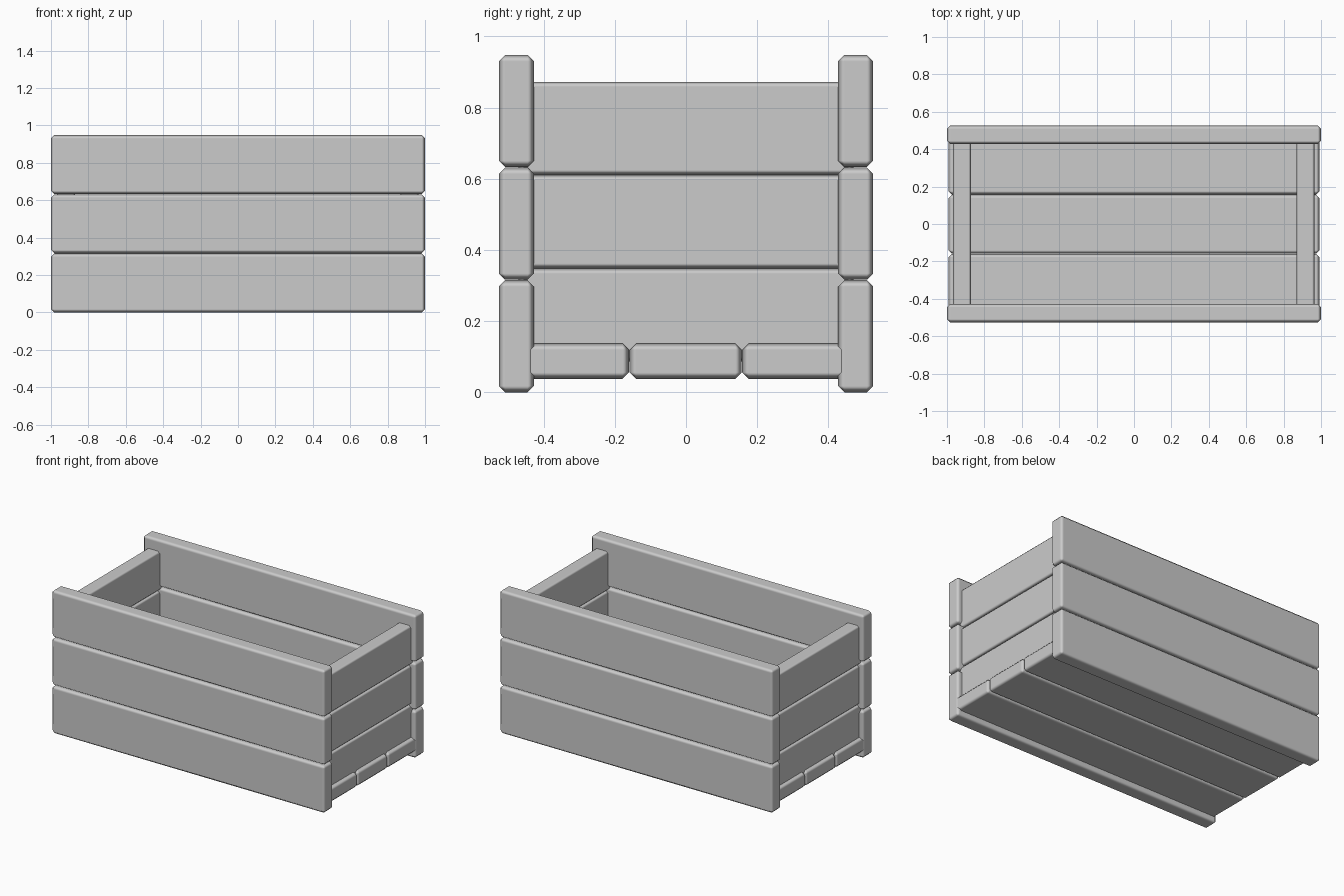
import bpy

if "Cube" in bpy.data.objects:
    bpy.data.objects.remove(bpy.data.objects["Cube"])

def plank(name, lo, hi, bevel):
    """Chamfered, softly shaded board spanning the two corners."""
    bpy.ops.mesh.primitive_cube_add(size=1, location=[(a + b) / 2 for a, b in zip(lo, hi)])
    ob = bpy.context.object
    ob.name = name
    ob.scale = [b - a for a, b in zip(lo, hi)]
    bpy.ops.object.transform_apply(location=False, rotation=False, scale=True)
    bpy.ops.object.shade_smooth()
    mod = ob.modifiers.new("chamfer", 'BEVEL')
    mod.width = bevel
    mod.segments = 1
    mod.limit_method = 'NONE'
    mod.harden_normals = True
    return ob

# Long side walls: three stacked boards front and back
for side, y0, y1 in (("front", -0.526, -0.427), ("back", 0.427, 0.526)):
    for i in range(3):
        z = i * 0.3165
        plank(f"{side}_plank_{i + 1}", (-1, y0, z), (1, y1, z + 0.315), 0.018)

# Short end walls: slightly lower boards held between the long walls
for side, x0, x1 in (("left", -0.968, -0.871), ("right", 0.869, 0.966)):
    for i in range(3):
        z = 0.086 + i * 0.2625
        plank(f"{side}_end_plank_{i + 1}", (x0, -0.47, z), (x1, 0.47, z + 0.2615), 0.014)

# Floor: three boards running lengthwise
for i in range(3):
    y = (i - 1) * 0.3165 - 0.001
    plank(f"floor_plank_{i + 1}", (-0.992, y - 0.1575, 0.038), (0.992, y + 0.1575, 0.137), 0.018)
